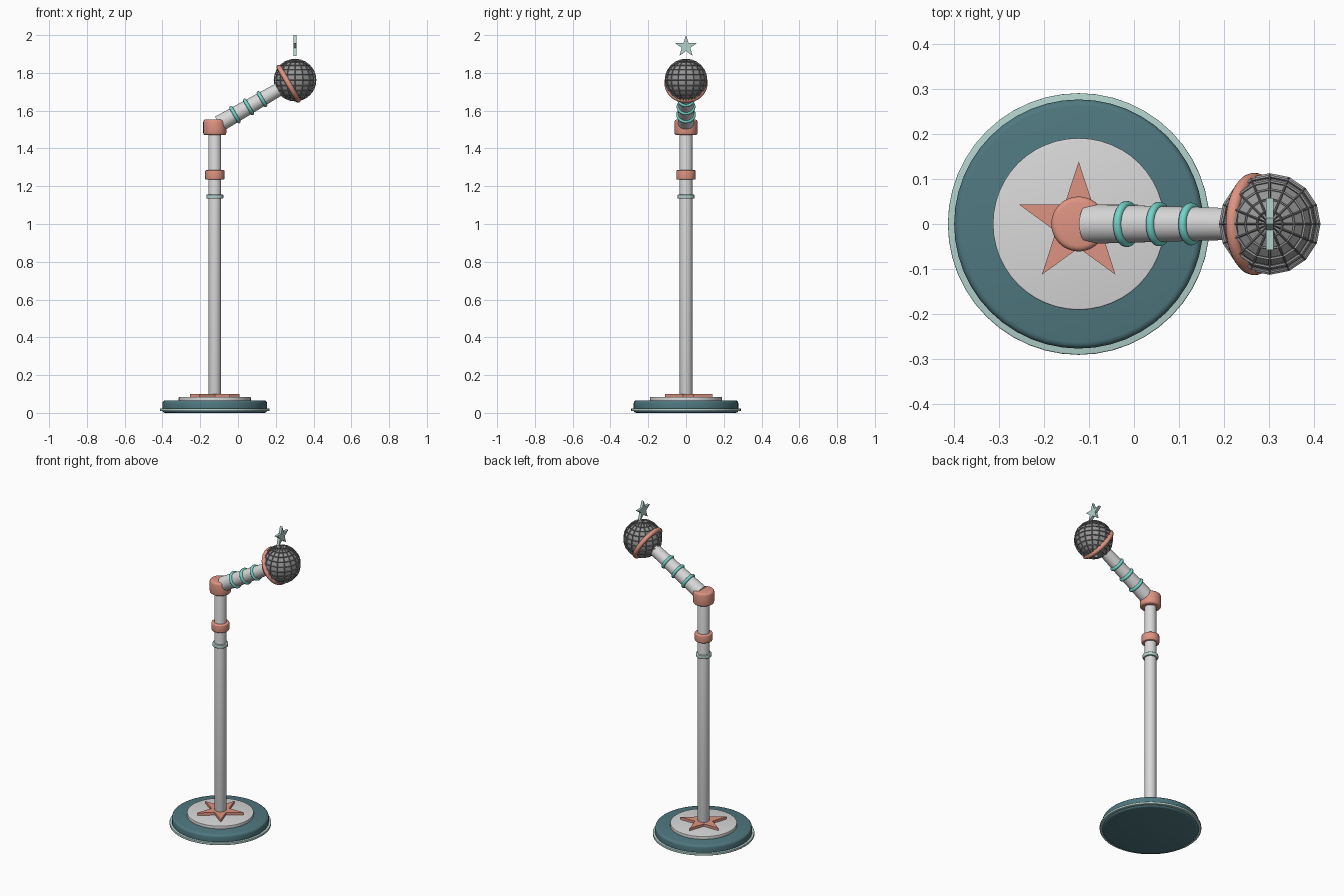
import bpy, bmesh, math
from mathutils import Matrix, Vector

if "Cube" in bpy.data.objects:
    bpy.data.objects.remove(bpy.data.objects["Cube"])


def material(name, srgb):
    m = bpy.data.materials.new(name)
    lin = [c / 12.92 if c <= 0.04045 else ((c + 0.055) / 1.055) ** 2.4 for c in srgb]
    m.diffuse_color = (*lin, 1)
    m.use_nodes = True
    m.node_tree.nodes["Principled BSDF"].inputs["Base Color"].default_value = m.diffuse_color
    return m


DARK_TEAL = material("dark teal", (0.31, 0.47, 0.50))
PALE_TEAL = material("pale teal", (0.70, 0.82, 0.80))
BRIGHT_TEAL = material("bright teal", (0.45, 0.83, 0.79))
CORAL = material("coral", (0.87, 0.58, 0.51))
WHITE = material("off white", (0.85, 0.85, 0.85))
GREY = material("mesh grey", (0.59, 0.59, 0.59))

PX = -0.123                                   # pole position in x
POLE = Matrix.Translation((PX, 0, 0))
HEAD = Vector((0.302, 0, 1.762))
ARM = Matrix.Translation((-0.10, 0, 1.53)) @ Matrix.Rotation(math.radians(60), 4, 'Y')


def finish(name, bm, mat, matrix, smooth=True):
    bmesh.ops.recalc_face_normals(bm, faces=bm.faces)
    me = bpy.data.meshes.new(name)
    bm.to_mesh(me)
    bm.free()
    me.transform(matrix)
    me.materials.append(mat)
    ob = bpy.data.objects.new(name, me)
    bpy.context.collection.objects.link(ob)
    if smooth:
        bpy.ops.object.select_all(action='DESELECT')
        ob.select_set(True)
        bpy.context.view_layer.objects.active = ob
        bpy.ops.object.shade_smooth_by_angle(angle=math.radians(35))
    return ob


def lathe(name, profile, mat, matrix=POLE, closed=False, steps=48):
    """Revolve (radius, height) points about the local z axis."""
    bm = bmesh.new()
    vs = [bm.verts.new((r, 0, z)) for r, z in profile]
    pairs = list(zip(vs, vs[1:])) + ([(vs[-1], vs[0])] if closed else [])
    edges = [bm.edges.new(p) for p in pairs]
    bmesh.ops.spin(bm, geom=vs + edges, axis=(0, 0, 1), cent=(0, 0, 0),
                   angle=math.tau, steps=steps)
    bmesh.ops.remove_doubles(bm, verts=bm.verts, dist=1e-5)
    return finish(name, bm, mat, matrix)


def disc(name, r, z0, z1, mat, bevel=0.003, matrix=POLE):
    """Solid cylinder with rounded rims."""
    arc = [(bevel * math.sin(a), bevel * math.cos(a))
           for a in (0, math.pi / 6, math.pi / 3, math.pi / 2)]
    top = [(r - bevel + s, z1 - bevel + c) for s, c in arc]
    low = [(r - bevel + s, z0 + bevel - c) for s, c in reversed(arc)]
    return lathe(name, [(0, z1)] + top + low + [(0, z0)], mat, matrix)


def ring(name, major, minor, z, mat, matrix):
    pts = [(major + minor * math.cos(i * math.tau / 12),
            z + minor * math.sin(i * math.tau / 12)) for i in range(12)]
    return lathe(name, pts, mat, matrix, closed=True)


def star(name, r, depth, mat, matrix):
    """Five pointed star in local xy, tip along +y, extruded along z."""
    bm = bmesh.new()
    vs = []
    for i in range(10):
        a = math.pi / 2 + i * math.pi / 5
        d = r if i % 2 == 0 else r * 0.385
        vs.append(bm.verts.new((d * math.cos(a), d * math.sin(a), 0)))
    face = bm.faces.new(vs)
    out = bmesh.ops.extrude_face_region(bm, geom=[face])
    bmesh.ops.translate(bm, vec=(0, 0, depth),
                        verts=[v for v in out['geom'] if isinstance(v, bmesh.types.BMVert)])
    return finish(name, bm, mat, matrix, smooth=False)


# Base
disc("base", 0.277, 0.0, 0.066, DARK_TEAL, 0.014)
disc("base_trim", 0.291, 0.009, 0.023, PALE_TEAL, 0.003)
disc("base_plate", 0.191, 0.06, 0.084, WHITE, 0.003)
star("base_star", 0.139, 0.02, CORAL, Matrix.Translation((PX, 0, 0.08)))

# Pole and its collars
disc("pole", 0.034, 0.09, 1.50, WHITE, 0.002)
disc("pole_thin_collar", 0.045, 1.134, 1.156, PALE_TEAL, 0.004)
disc("pole_clamp", 0.051, 1.235, 1.285, CORAL, 0.006)
disc("elbow_joint", 0.061, 1.47, 1.553, CORAL, 0.012)

# Tilted arm with rings
lathe("arm", [(0, 0), (0.044, 0), (0.035, 0.38), (0, 0.38)], WHITE, ARM)
for i, (t, r) in enumerate([(0.097, 0.042), (0.18, 0.040), (0.262, 0.038)]):
    ring(f"arm_ring_{i + 1}", r, 0.0095, t, BRIGHT_TEAL, ARM)
ring("head_band", 0.100, 0.014, 0.425, CORAL, ARM)

# Round head: inner ball and wire grille
for name, radius in (("head_core", 0.104), ("head_grille", 0.1095)):
    bm = bmesh.new()
    bmesh.ops.create_uvsphere(bm, u_segments=16, v_segments=12, radius=radius)
    ob = finish(name, bm, GREY, Matrix.Translation(HEAD), smooth=False)
wire = ob.modifiers.new("wire", 'WIREFRAME')
wire.thickness = 0.007
wire.offset = 0
wire.use_even_offset = False

# Star floating above the head, facing sideways
star("top_star", 0.061, 0.017, PALE_TEAL,
     Matrix.Translation((HEAD.x - 0.0085, 0, 1.939))
     @ Matrix(((0, 0, 1, 0), (1, 0, 0, 0), (0, 1, 0, 0), (0, 0, 0, 1))))
